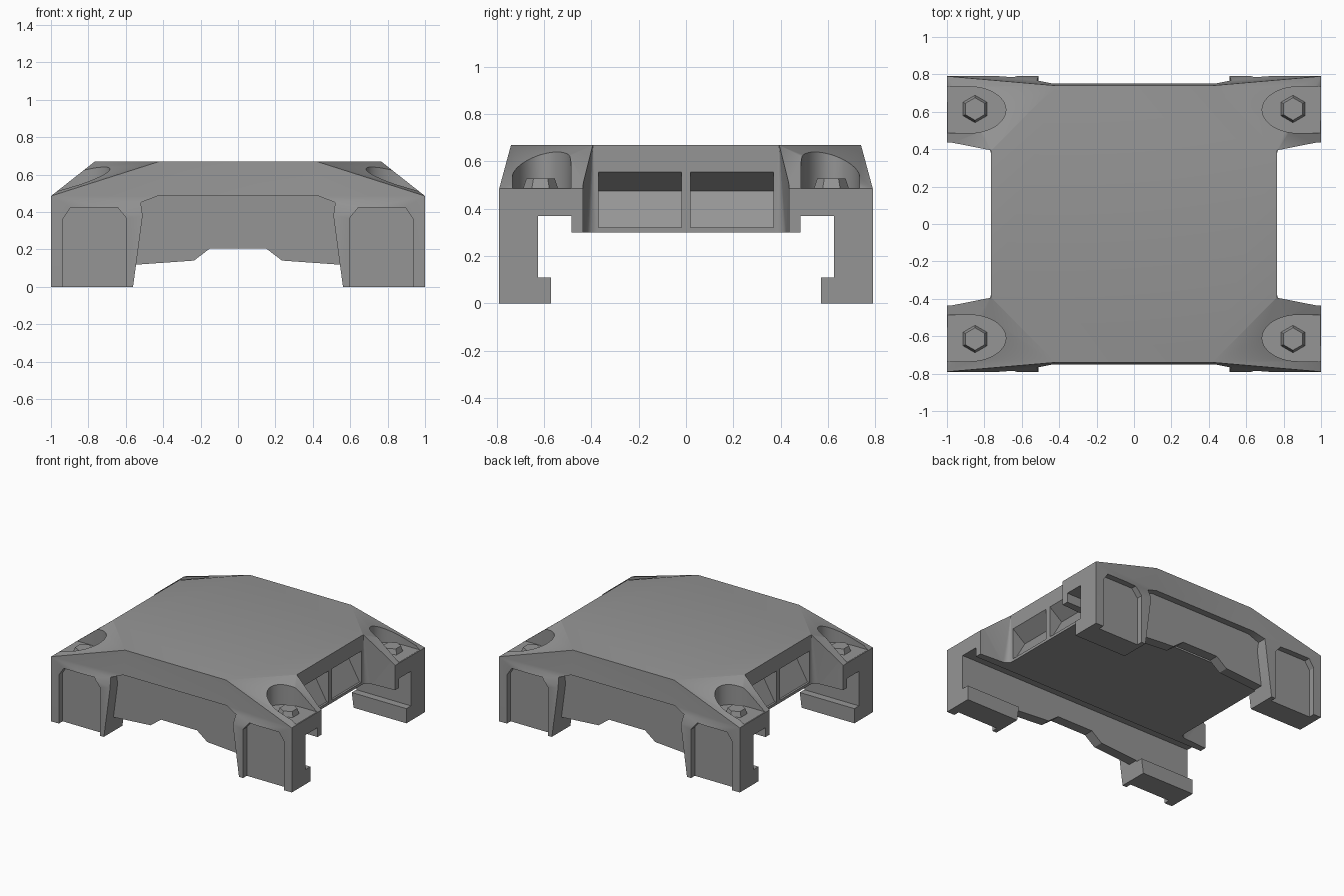
import bpy, bmesh, math
from mathutils import Vector

if "Cube" in bpy.data.objects:
    bpy.data.objects.remove(bpy.data.objects["Cube"])

SIGNS = (-1, 1)
grey = bpy.data.materials.new("dark_grey")
grey.diffuse_color = (.30, .30, .30, 1)
grey.use_nodes = True
grey.node_tree.nodes["Principled BSDF"].inputs["Base Color"].default_value = grey.diffuse_color


def finish(bm, name):
    bmesh.ops.recalc_face_normals(bm, faces=bm.faces)
    mesh = bpy.data.meshes.new(name)
    bm.to_mesh(mesh)
    bm.free()
    mesh.materials.append(grey)
    obj = bpy.data.objects.new(name, mesh)
    bpy.context.collection.objects.link(obj)
    return obj


def hull(points, name):
    bm = bmesh.new()
    for p in points:
        bm.verts.new(p)
    res = bmesh.ops.convex_hull(bm, input=bm.verts)
    junk = [g for g in res["geom_interior"] if isinstance(g, bmesh.types.BMVert)]
    bmesh.ops.delete(bm, geom=junk, context='VERTS')
    bmesh.ops.dissolve_limit(bm, angle_limit=0.01, verts=bm.verts, edges=bm.edges)
    return finish(bm, name)


def prism(profile, axis, start, end, name):
    """Extrude a closed 2D profile along x, y or z."""
    place = {'x': lambda a, b, t: (t, a, b),
             'y': lambda a, b, t: (a, t, b),
             'z': lambda a, b, t: (a, b, t)}[axis]
    bm = bmesh.new()
    face = bm.faces.new([bm.verts.new(place(a, b, start)) for a, b in profile])
    ext = bmesh.ops.extrude_face_region(bm, geom=[face])
    bmesh.ops.translate(bm, vec=Vector(place(0, 0, end - start)),
                        verts=[g for g in ext["geom"] if isinstance(g, bmesh.types.BMVert)])
    return finish(bm, name)


def mirrored(half):
    """Close a half profile by mirroring it in its first coordinate."""
    return half + [(-a, b) for a, b in reversed(half)]


def cut(cutter):
    cutter.hide_render = True
    mod = body.modifiers.new("cut", 'BOOLEAN')
    mod.operation = 'DIFFERENCE'
    mod.solver = 'EXACT'
    mod.object = cutter
    bpy.context.view_layer.objects.active = body
    bpy.ops.object.modifier_apply(modifier=mod.name)
    bpy.data.objects.remove(cutter)


# Outer shell with sloping corners
corner = [(1, .79, 0), (1, .79, .485), (.42, .74, .67), (.765, .39, .67)]
body = hull([(sx * x, sy * y, z) for x, y, z in corner for sx in SIGNS for sy in SIGNS],
            "cover_body")

# Channel running through the underside, with foot lips and side grooves
cut(prism(mirrored([(.57, -.1), (.57, .11), (.625, .11), (.625, .37), (.485, .37), (.485, .30)]),
          'x', -1.1, 1.1, "channel_cutter"))

# Gap between the legs
cut(prism(mirrored([(.575, -.1), (.545, .118), (.235, .14), (.15, .205)]),
          'y', -1, 1, "leg_gap_cutter"))

# Front and back: hollowed wall, middle panel and leg panels
for s in SIGNS:
    inner = [(1, .79, .485), (.42, .74, .67), (.43, .75, .485), (.51, .79, .38)]
    cut(hull([(sx * x, s * yy, z) for x, y, z in inner for yy in (y, .95) for sx in SIGNS],
             "scoop_cutter"))
    cut(prism(mirrored([(.575, -.1), (.545, .118), (.51, .38), (.52, .45), (.43, .485)]),
              'y', s * .70, s * .95, "panel_cutter"))
    pad = [(.595, -.1), (.595, .365), (.645, .425), (.895, .425), (.935, .365), (.935, -.1)]
    for sx in SIGNS:
        cut(prism([(sx * x, z) for x, z in pad], 'y', s * .745, s * .95, "pad_cutter"))

# Left and right ends: notch with a fillet fading upwards, and a pair of wedge vents
for s in SIGNS:
    turns = [math.pi / 2 * i / 8 for i in range(9)]
    notch = [(.765 + .05 * (1 - math.cos(t)), .374 + .05 * math.sin(t), .29) for t in turns]
    notch += [(1.1, .443, .29), (.765, .393, .69), (1.1, .443, .69)]
    cut(hull([(s * x, sy * y, z) for x, y, z in notch for sy in SIGNS], "notch_cutter"))
    wedge = [(.8, .555), (.765, .555), (.66, .475), (.75, .32), (.8, .32)]
    for y in (-.37, .02):
        cut(hull([(s * x, yy, z) for x, z in wedge for yy in (y, y + .35)], "vent_cutter"))

# Corner pockets with hex bolts
arc = [math.pi / 2 + math.pi * i / 24 for i in range(25)]
outline = [(.88 + .195 * math.cos(t), .61 + .124 * math.sin(t)) for t in arc]
outline += [(1.1, .486), (1.1, .734)]
for sx in SIGNS:
    for sy in SIGNS:
        cut(prism([(sx * x, sy * y) for x, y in outline], 'z', .488, .8, "pocket_cutter"))
        bm = bmesh.new()
        bmesh.ops.create_cone(bm, cap_ends=True, segments=6, radius1=.077, radius2=.06, depth=.05)
        bmesh.ops.translate(bm, vec=(sx * .85, sy * .615, .502), verts=bm.verts)
        finish(bm, "corner_bolt")

# Soft shading across the shallow slopes
bpy.ops.object.select_all(action='DESELECT')
body.select_set(True)
bpy.context.view_layer.objects.active = body
bpy.ops.object.shade_smooth_by_angle(angle=math.radians(30))
